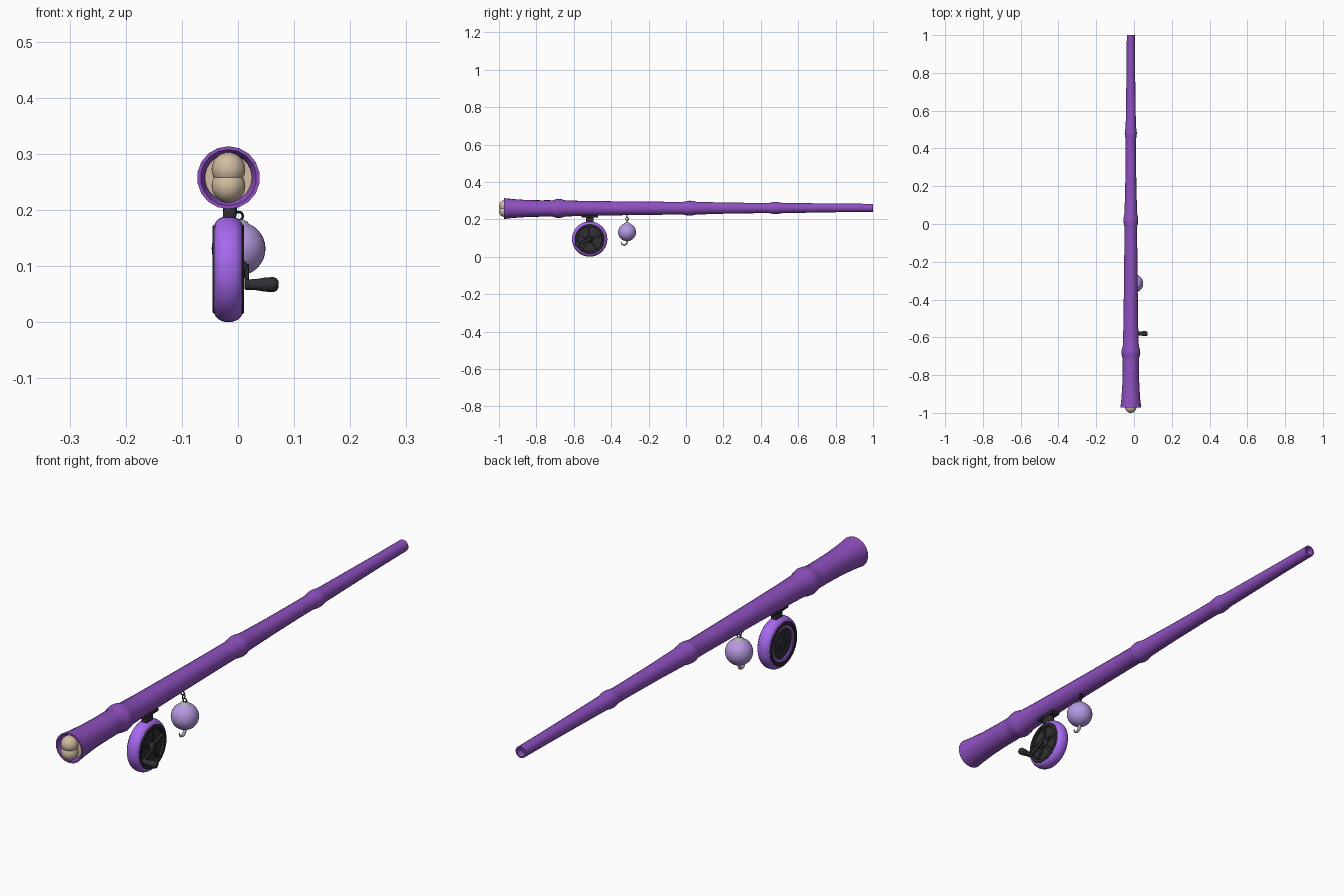
import bpy, bmesh, math
from mathutils import Vector, Matrix

if "Cube" in bpy.data.objects:
    bpy.data.objects.remove(bpy.data.objects["Cube"])


def material(name, rgb):
    m = bpy.data.materials.new(name)
    m.diffuse_color = (*rgb, 1)
    m.use_nodes = True
    m.node_tree.nodes["Principled BSDF"].inputs["Base Color"].default_value = m.diffuse_color
    return m


PURPLE = material("purple", (0.27, 0.08, 0.52))
BRIGHT = material("bright_purple", (0.38, 0.14, 0.85))
LILAC = material("lilac", (0.46, 0.32, 0.75))
BLACK = material("black", (0.03, 0.03, 0.035))
BEIGE = material("beige", (0.64, 0.51, 0.36))
METAL = material("metal", (0.45, 0.43, 0.46))


def finish(ob, mat, angle=40):
    ob.data.materials.append(mat)
    bpy.ops.object.select_all(action='DESELECT')
    ob.select_set(True)
    bpy.context.view_layer.objects.active = ob
    bpy.ops.object.shade_smooth_by_angle(angle=math.radians(angle))
    return ob


def lathe(name, profile, axis, center, mat, segs=32, angle=40):
    """Revolve (offset, radius) points about the x, y or z axis; closed if ends meet."""
    a = Vector(axis)
    u = Vector((0, 0, 1)) if abs(a.z) < .5 else Vector((1, 0, 0))
    v = a.cross(u)
    bm = bmesh.new()
    rings = []
    for t, r in profile:
        base = Vector(center) + a * t
        if r < 1e-6:
            rings.append([bm.verts.new(base)] * segs)
        else:
            rings.append([bm.verts.new(base + r * (u * math.cos(k) + v * math.sin(k)))
                          for k in (2 * math.pi * i / segs for i in range(segs))])
    for p, q in zip(rings, rings[1:]):
        for i in range(segs):
            j = (i + 1) % segs
            bm.faces.new(list(dict.fromkeys((p[i], p[j], q[j], q[i]))))
    bmesh.ops.remove_doubles(bm, verts=bm.verts, dist=1e-6)
    bmesh.ops.recalc_face_normals(bm, faces=bm.faces)
    me = bpy.data.meshes.new(name)
    bm.to_mesh(me)
    bm.free()
    ob = bpy.data.objects.new(name, me)
    bpy.context.collection.objects.link(ob)
    return finish(ob, mat, angle)


def sphere(name, center, r, mat):
    bpy.ops.mesh.primitive_uv_sphere_add(segments=32, ring_count=16, radius=r, location=center)
    bpy.context.object.name = name
    return finish(bpy.context.object, mat)


def box(name, center, size, mat, rot_x=0):
    bpy.ops.mesh.primitive_cube_add(size=1, location=center, rotation=(rot_x, 0, 0))
    ob = bpy.context.object
    ob.name = name
    ob.scale = size
    bpy.ops.object.transform_apply(location=False, rotation=False, scale=True)
    b = ob.modifiers.new("bevel", 'BEVEL')
    b.width, b.segments = min(size) * .2, 2
    return finish(ob, mat)


def ring(name, center, R, r, mat, rot):
    bpy.ops.mesh.primitive_torus_add(major_radius=R, minor_radius=r, major_segments=20,
                                     minor_segments=8, location=center, rotation=rot)
    bpy.context.object.name = name
    return finish(bpy.context.object, mat)


X0 = -0.017

# Bamboo rod: tapered tube with swollen joints and recessed ends
rod = [(-.945, .040), (-.972, .050), (-.972, .056), (-.93, .051), (-.86, .046), (-.78, .044), (-.725, .044)]


def joint(y, r, swell):
    return [(y - .035, r), (y - .014, r + swell * .8), (y, r + swell),
            (y + .014, r + swell * .8), (y + .035, r)]


rod += joint(-.68, .043, .008) + [(-.55, .040), (-.3, .0365), (-.1, .0345)]
rod += joint(.02, .034, .006) + [(.2, .030), (.38, .0275)]
rod += joint(.48, .0275, .005) + [(.65, .0255), (.85, .0225), (1, .0215), (1, .016), (.975, .014), (.975, 0)]
body = lathe("rod", rod, (0, 1, 0), (X0, 0, 0), PURPLE, 18, 50)
for v in body.data.vertices:
    v.co.z += .2575 + .002 * (v.co.y + 1)

# Butt end: plug and two rounded knobs
lathe("butt_plug", [(-.94, .042), (-.957, .042), (-.957, 0)], (0, 1, 0), (X0, 0, .2575), BEIGE)
for i, z in enumerate((.2725, .243)):
    sphere(f"butt_knob_{i}", (X0, -.97, z), .030, BEIGE)

# Reel
RC = Vector((X0, -.515, .0945))
arc = [math.radians(-90 + 180 * i / 12) for i in range(13)]
rim = [(-.025, .070)] + [(.025 * math.sin(a), .077 + .0175 * math.cos(a)) for a in arc] + [(.025, .070)]
lathe("reel_rim", rim + rim[:1], (1, 0, 0), RC, BRIGHT, 40)
lathe("reel_core", [(-.020, 0), (-.020, .072), (.018, .072), (.018, 0)], (1, 0, 0), RC, BLACK, 40)
for side, s in (("right", 1), ("left", -1)):
    lathe(f"reel_flange_{side}", [(s * .012, .066), (s * .026, .066), (s * .028, .068),
          (s * .028, .077), (s * .025, .080), (s * .012, .080), (s * .012, .066)],
          (1, 0, 0), RC, BLACK, 40)
lathe("reel_inner_ring", [(-.018, .054), (-.024, .056), (-.025, .061), (-.024, .066), (-.018, .068)],
      (1, 0, 0), RC, BRIGHT, 40)
lathe("reel_left_hub", [(-.018, .020), (-.025, .018), (-.027, .012), (-.027, 0)], (1, 0, 0), RC, BLACK)
lathe("reel_right_hub", [(.016, .018), (.027, .017), (.033, .011), (.033, 0)], (1, 0, 0), RC, BLACK)
for i in range(5):
    a = 2 * math.pi * i / 5
    d = Matrix.Rotation(a, 3, 'X') @ Vector((0, 0, .042))
    box(f"reel_spoke_{i}", RC + d + Vector((.020, 0, 0)), (.010, .010, .052), BLACK, a)

# Crank arm and handle
tip = Vector((X0, -.580, .067))
arm = tip - RC
box("crank_arm", (RC + tip) / 2 + Vector((.033, 0, 0)), (.008, .015, arm.length + .015),
    BLACK, math.atan2(-arm.y, arm.z))
lathe("crank_handle", [(.030, 0), (.030, .009), (.050, .010), (.065, .0125), (.080, .0135),
      (.086, .011), (.089, .006), (.089, 0)], (1, 0, 0), tip, BLACK, 24, 50)

# Reel mount
box("reel_mount", (X0 + .002, -.515, .203), (.024, .040, .038), BLACK)
box("reel_foot", (X0 + .002, -.515, .216), (.034, .090, .012), BLACK)

# Hanging float with chain, cap and hook
FX, FY = .001, -.315
sphere("float_ball", (FX, FY, .131), .048, LILAC)
lathe("float_cap", [(.172, .020), (.179, .016), (.183, .008), (.184, 0)], (0, 0, 1), (FX, FY, 0), METAL)
for i, z in enumerate((.189, .202, .215)):
    ring(f"chain_link_{i}", (FX - .005 * i, FY, z), .0075, .0022, BLACK,
         (math.pi / 2, 0, math.pi / 2 * (i % 2)))

cu = bpy.data.curves.new("hook", 'CURVE')
cu.dimensions = '3D'
cu.bevel_depth = .006
cu.bevel_resolution = 3
cu.use_fill_caps = True
pts = [(0, .088, 1), (0, .078, 1), (-.004, .068, .95), (-.014, .063, .85),
       (-.026, .066, .7), (-.032, .074, .45), (-.030, .081, .15)]
sp = cu.splines.new('POLY')
sp.points.add(len(pts) - 1)
for p, (dy, z, r) in zip(sp.points, pts):
    p.co = (FX, FY + dy, z, 1)
    p.radius = r
hook = bpy.data.objects.new("hook", cu)
bpy.context.collection.objects.link(hook)
cu.materials.append(METAL)
